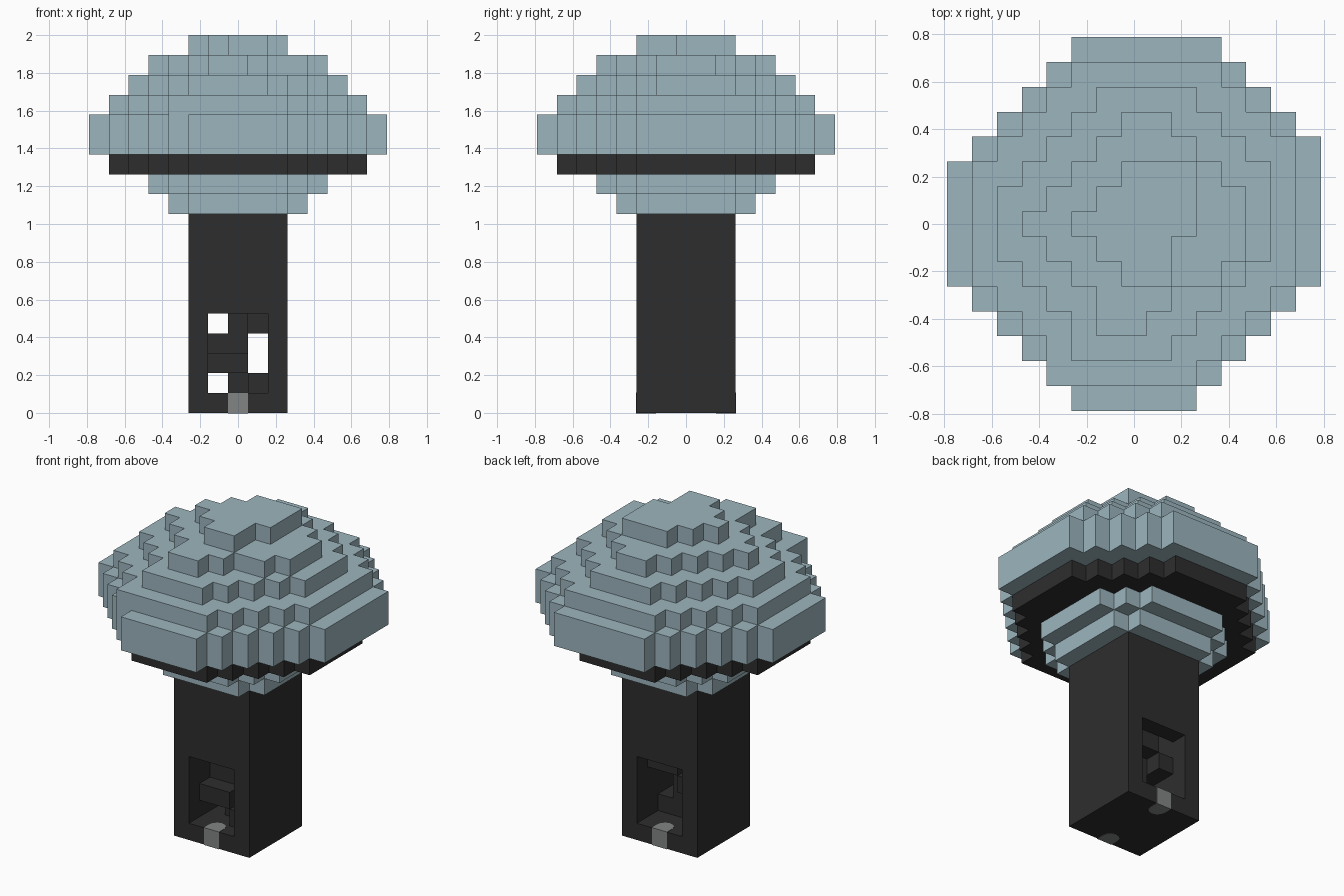
import bpy, bmesh, math
from mathutils import Vector

cube = bpy.data.objects.get("Cube")
if cube:
    bpy.data.objects.remove(cube, do_unlink=True)

U = 2 / 19  # edge of one block


def material(name, color):
    m = bpy.data.materials.new(name)
    m.use_nodes = True
    m.diffuse_color = (*color, 1)
    bsdf = next(n for n in m.node_tree.nodes if n.type == 'BSDF_PRINCIPLED')
    bsdf.inputs["Base Color"].default_value = (*color, 1)
    bsdf.inputs["Roughness"].default_value = 0.8
    return m


BLUE = material("pale blue", (0.335, 0.465, 0.515))
BLACK = material("charcoal", (0.027, 0.027, 0.027))
GRAY = material("stone gray", (0.22, 0.235, 0.23))


def add_object(name, bm, mat):
    mesh = bpy.data.meshes.new(name)
    bm.to_mesh(mesh)
    bm.free()
    mesh.materials.append(mat)
    bpy.context.collection.objects.link(bpy.data.objects.new(name, mesh))


def block_object(name, cells, mat, filled):
    """Skin of a set of unit blocks, without the hidden inner faces."""
    bm = bmesh.new()
    for cell in cells:
        center = Vector(cell) + Vector((0, 0, 0.5))
        for axis in range(3):
            for sign in (-1, 1):
                n = Vector((0, 0, 0))
                n[axis] = sign
                near = tuple(int(a + b) for a, b in zip(cell, n))
                if near in filled:
                    continue
                a = Vector((0, 0, 0))
                a[(axis + 1) % 3] = 0.5
                b = n.cross(a)
                mid = center + n / 2
                bm.faces.new([bm.verts.new((mid + c) * U)
                              for c in (a + b, b - a, -a - b, a - b)])
    bmesh.ops.remove_doubles(bm, verts=bm.verts, dist=0.001)
    bmesh.ops.recalc_face_normals(bm, faces=bm.faces)
    bmesh.ops.dissolve_limit(bm, angle_limit=0.02, verts=bm.verts, edges=bm.edges)
    add_object(name, bm, mat)


def layer(z, half, corner, back_left=None, extra=()):
    """Stepped octagon, with its own limit in the +x +y quarter."""
    span = range(-half, half + 1)
    cells = {(i, j, z) for i in span for j in span
             if abs(i) + abs(j) <= ((back_left or corner) if i > 0 and j > 0 else corner)}
    return cells | {(i, j, z) for i, j in extra}


# Stepped cap above and below the dark band
lower_cap = layer(10, 3, 5) | layer(11, 4, 6)
band = layer(12, 6, 8)
upper_cap = (layer(13, 7, 9, 10) | layer(14, 7, 9, 10)
             | layer(15, 6, 8, 9, [(-3, -6)])
             | layer(16, 5, 6, 7, [(-2, -5)])
             | layer(17, 4, 4, 5, [(-1, -4), (4, -1), (3, -2)])
             | layer(18, 2, 2, 4, [(1, -2)]))

# Hollow stem with a doorway at the front and back
side = range(-2, 3)
stem = {(i, j, z) for i in side for j in side for z in range(10)
        if z == 0 or max(abs(i), abs(j)) == 2}
stem -= {(i, j, z) for i in (-1, 0, 1) for j in (-2, 2) for z in range(1, 5)}

# Spiral stair turning a quarter around a central post at every level
stair = set()
for z in range(1, 10):
    stair.add((0, 0, z))
    for i, j in ((-1, -1), (0, -1)):
        for _ in range((z - 2) % 4):
            i, j = j, -i
        stair.add((i, j, z))

filled = lower_cap | band | upper_cap | stem | stair
for name, cells, mat in (("lower_cap", lower_cap, BLUE), ("dark_band", band, BLACK),
                         ("upper_cap", upper_cap, BLUE), ("stem", stem, BLACK),
                         ("spiral_stair", stair, BLACK)):
    block_object(name, cells, mat, filled)


# Gray threshold stones with a rounded inner end, set into the floor
def threshold(name, direction):
    bm = bmesh.new()
    edge = 2.5 * U + 0.002
    outline = [(-U / 2, edge), (U / 2, edge)]
    outline += [(U / 2 * math.cos(t * math.pi / 6), U * (2 - 0.5 * math.sin(t * math.pi / 6)))
                for t in range(7)]
    face = bm.faces.new([bm.verts.new((x * direction, y * direction, -0.002))
                         for x, y in outline])
    top = bmesh.ops.extrude_face_region(bm, geom=[face])["geom"]
    verts = [v for v in top if isinstance(v, bmesh.types.BMVert)]
    bmesh.ops.translate(bm, vec=(0, 0, U + 0.004), verts=verts)
    bmesh.ops.recalc_face_normals(bm, faces=bm.faces)
    add_object(name, bm, GRAY)


threshold("front_threshold", -1)
threshold("back_threshold", 1)
